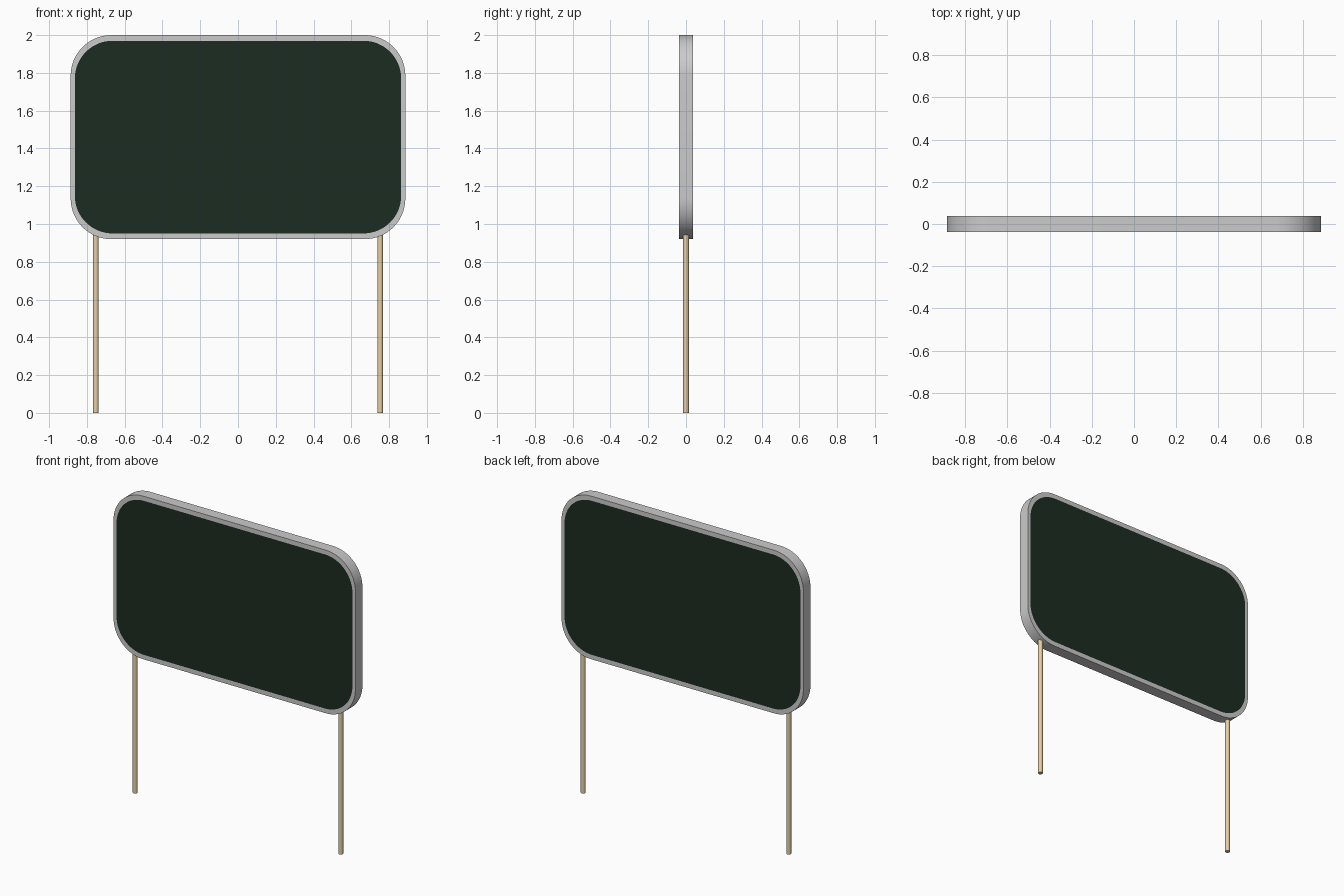
import bpy, bmesh
from math import sin, cos, pi

if "Cube" in bpy.data.objects:
    bpy.data.objects.remove(bpy.data.objects["Cube"])

CZ = 1.46      # centre height of the board
HALF_T = 0.037 # half thickness of the frame


def material(name, color):
    m = bpy.data.materials.new(name)
    m.diffuse_color = color
    m.use_nodes = True
    m.node_tree.nodes["Principled BSDF"].inputs["Base Color"].default_value = m.diffuse_color
    return m


def rounded_rect(hx, hz, r, n=16):
    """Outline of a rounded rectangle as (x, z) pairs."""
    pts = []
    for k, (sx, sz) in enumerate([(1, 1), (-1, 1), (-1, -1), (1, -1)]):
        for i in range(n + 1):
            a = (k + i / n) * pi / 2
            pts.append((sx * (hx - r) + r * cos(a), CZ + sz * (hz - r) + r * sin(a)))
    return pts


def finish(bm, name, mat=None):
    bmesh.ops.recalc_face_normals(bm, faces=bm.faces)
    me = bpy.data.meshes.new(name)
    bm.to_mesh(me)
    bm.free()
    ob = bpy.data.objects.new(name, me)
    bpy.context.collection.objects.link(ob)
    if mat:
        me.materials.append(mat)
    smooth(ob)
    return ob


def smooth(ob):
    bpy.ops.object.select_all(action='DESELECT')
    ob.select_set(True)
    bpy.context.view_layer.objects.active = ob
    bpy.ops.object.shade_smooth_by_angle()


def loop(bm, outline, y):
    return [bm.verts.new((x, y, z)) for x, z in outline]


def bridge(bm, a, b):
    for i in range(len(a)):
        j = (i + 1) % len(a)
        bm.faces.new((a[i], a[j], b[j], b[i]))


outer = rounded_rect(0.886, 0.54, 0.215)
inner = rounded_rect(0.864, 0.51, 0.2)

# Frame: rectangular section swept around the rounded outline
bm = bmesh.new()
rings = [loop(bm, o, y) for o, y in
         [(outer, -HALF_T), (outer, HALF_T), (inner, HALF_T), (inner, -HALF_T)]]
for i in range(4):
    bridge(bm, rings[i], rings[(i + 1) % 4])
finish(bm, "frame")

# Writing board, dark on both sides
bm = bmesh.new()
front, back = loop(bm, inner, -HALF_T), loop(bm, inner, HALF_T)
bm.faces.new(front)
bm.faces.new(back)
bridge(bm, front, back)
finish(bm, "board", material("dark_green", (0.012, 0.025, 0.015, 1)))

# Two round legs
wood = material("wood", (0.8, 0.62, 0.38, 1))
for side, x in (("left", -0.753), ("right", 0.753)):
    bpy.ops.mesh.primitive_cylinder_add(vertices=32, radius=0.015, depth=0.96,
                                        location=(x, 0, 0.48))
    leg = bpy.context.object
    leg.name = side + "_leg"
    leg.data.materials.append(wood)
    smooth(leg)
